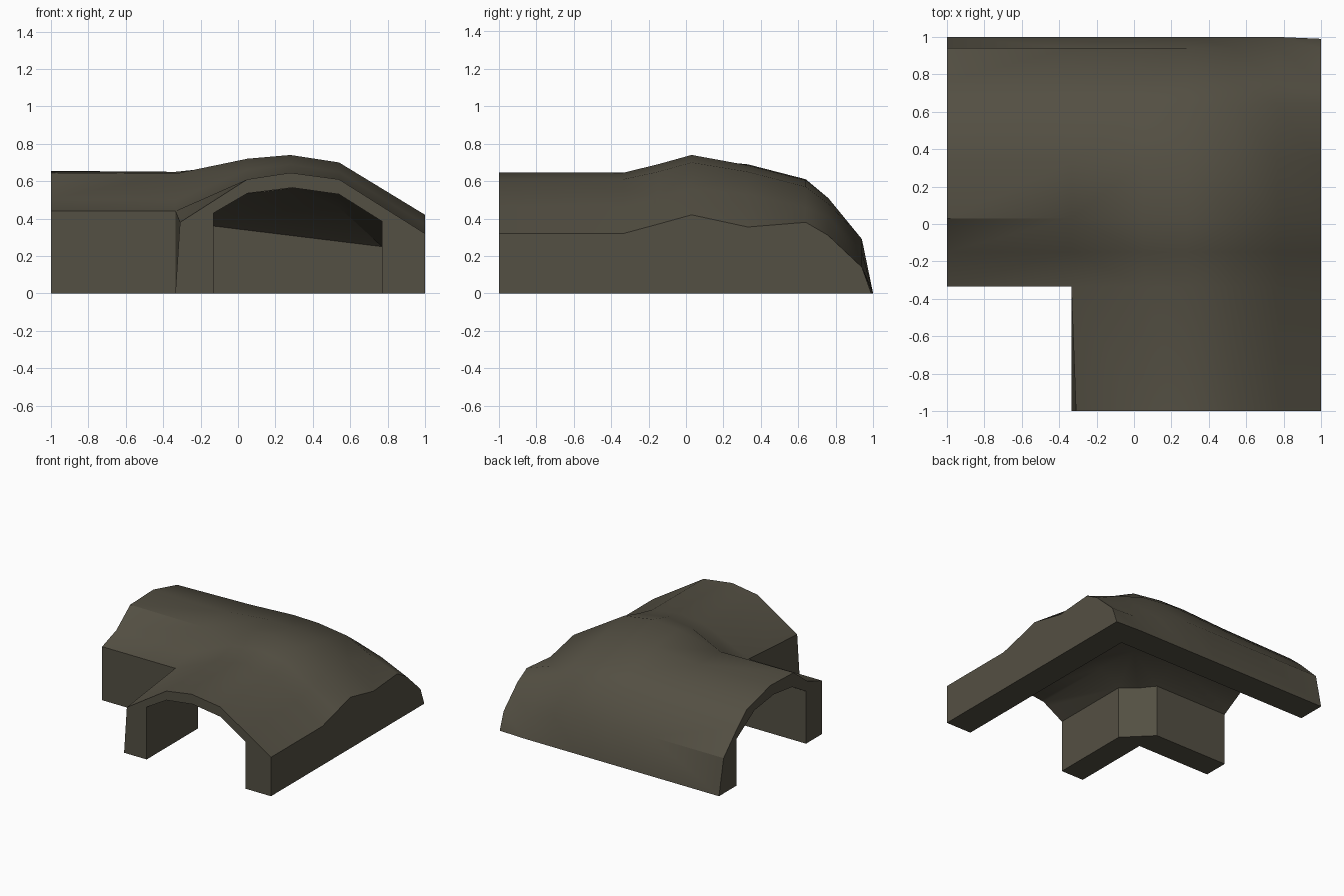
import bpy, bmesh, math

if "Cube" in bpy.data.objects:
    bpy.data.objects.remove(bpy.data.objects["Cube"])

rock = bpy.data.materials.new("dark_rock")
rock.diffuse_color = (0.088, 0.079, 0.056, 1)
rock.use_nodes = True
rock.node_tree.nodes["Principled BSDF"].inputs["Base Color"].default_value = rock.diffuse_color


def make_object(name, bm):
    bmesh.ops.recalc_face_normals(bm, faces=bm.faces)
    mesh = bpy.data.meshes.new(name)
    bm.to_mesh(mesh)
    bm.free()
    mesh.materials.append(rock)
    ob = bpy.data.objects.new(name, mesh)
    bpy.context.collection.objects.link(ob)
    return ob


# Rocky outer shell: roof heights on a coarse grid, front left cell left open
xs = [-1, -0.335, 0.05, 0.28, 0.54, 0.77, 1]
rows = [
    (-1.0, [None, 0.38, 0.61, 0.645, 0.61, 0.465, 0.32]),
    (-0.335, [0.44, 0.44, 0.61, 0.645, 0.61, 0.465, 0.32]),
    (-0.15, [0.505, 0.50, 0.66, 0.69, 0.65, 0.51, 0.37]),
    (0.03, [0.645, 0.64, 0.72, 0.74, 0.70, 0.56, 0.42]),
    (0.33, [0.655, 0.65, 0.69, 0.685, 0.65, 0.53, 0.355]),
    (0.64, [0.575, 0.59, 0.61, 0.605, 0.57, 0.46, 0.38]),
    (0.76, [0.47, 0.48, 0.50, 0.51, 0.48, 0.41, 0.31]),
    (0.94, [0.29, 0.29, 0.29, 0.29, 0.22, 0.15, 0.14]),
]
bm = bmesh.new()
grid = []
for y, heights in rows:
    line = []
    for x, z in zip(xs, heights):
        px = -0.31 if (y == -1 and x == -0.335) else x
        line.append(None if z is None else bm.verts.new((px, y, z)))
    grid.append(line)
for j in range(len(rows) - 1):
    for i in range(len(xs) - 1):
        quad = (grid[j][i], grid[j][i + 1], grid[j + 1][i + 1], grid[j + 1][i])
        if None not in quad:
            bm.faces.new(quad)

# Skirt down to the ground, leaning out at the back
rim = [e for e in bm.edges if e.is_boundary]
skirt = bmesh.ops.extrude_edge_only(bm, edges=rim)["geom"]
for v in (g for g in skirt if isinstance(g, bmesh.types.BMVert)):
    v.co.z = 0
    if v.co.y > 0.9:
        v.co.y = 1 if v.co.x < 0.9 else 0.99
    if abs(v.co.x + 0.31) < 0.001:
        v.co.x = -0.335
bmesh.ops.holes_fill(bm, edges=[e for e in bm.edges if e.is_boundary], sides=0)
bmesh.ops.triangulate(bm, faces=bm.faces)
tunnel = make_object("corner_tunnel", bm)

# Passage: arched section swept round the corner from the front to the left
straight = [(-0.13, -0.2), (-0.13, 0.43), (0.05, 0.535), (0.29, 0.565),
            (0.54, 0.53), (0.77, 0.385), (0.77, -0.2)]
mitre = [(-0.2325, -0.2), (-0.2325, 0.42), (0.03, 0.53), (0.29, 0.56),
         (0.54, 0.46), (0.77, 0.25), (0.77, -0.2)]
sections = [
    [(a, -1.2, z) for a, z in straight],
    [(a, -0.335, z) for a, z in straight],
    [(a, a, z) for a, z in mitre],
    [(-0.335, a, z) for a, z in straight],
    [(-1.2, a, z) for a, z in straight],
]
bm = bmesh.new()
rings = [[bm.verts.new(p) for p in s] for s in sections]
n = len(straight)
for r0, r1 in zip(rings, rings[1:]):
    for k in range(n):
        m = (k + 1) % n
        bm.faces.new((r0[k], r0[m], r1[m], r1[k]))
bm.faces.new(rings[0])
bm.faces.new(rings[-1])
bmesh.ops.triangulate(bm, faces=bm.faces)
cutter = make_object("passage_cutter", bm)
cutter.hide_render = True

# Cut the passage, then smooth the gentle slopes only
mod = tunnel.modifiers.new("passage", "BOOLEAN")
mod.operation = "DIFFERENCE"
mod.solver = "EXACT"
mod.object = cutter
bpy.context.view_layer.objects.active = tunnel
tunnel.select_set(True)
bpy.ops.object.modifier_apply(modifier=mod.name)
bpy.data.objects.remove(cutter)
bpy.ops.object.shade_smooth_by_angle(angle=math.radians(32))
